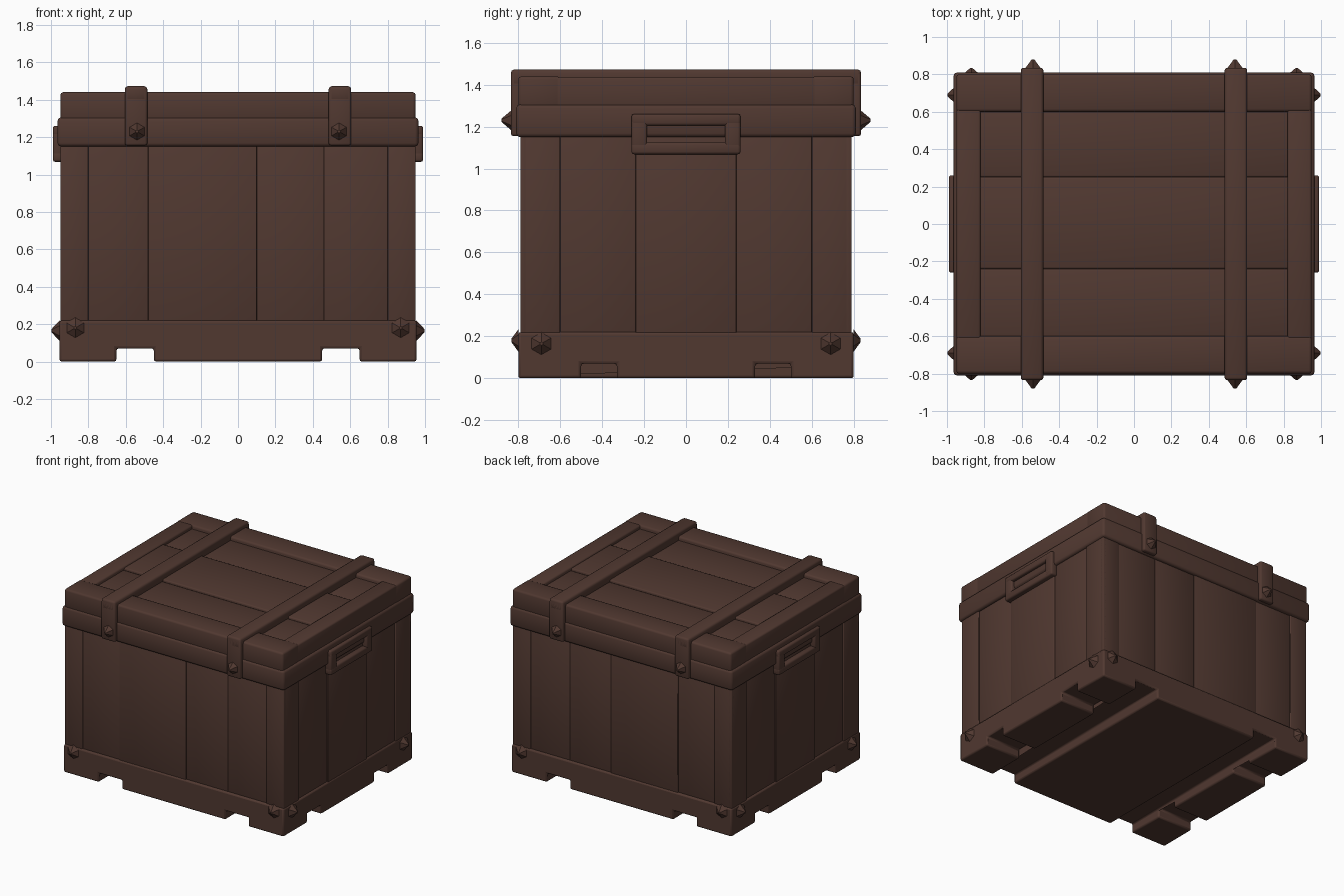
import bpy, bmesh, math
from mathutils import Matrix, Vector

if "Cube" in bpy.data.objects:
    bpy.data.objects.remove(bpy.data.objects["Cube"])

wood = bpy.data.materials.new("dark brown wood")
wood.diffuse_color = (0.082, 0.040, 0.030, 1)
wood.use_nodes = True
wood.node_tree.nodes["Principled BSDF"].inputs["Base Color"].default_value = wood.diffuse_color


def finish(name, bm):
    bmesh.ops.recalc_face_normals(bm, faces=bm.faces[:])
    me = bpy.data.meshes.new(name)
    bm.to_mesh(me)
    bm.free()
    me.materials.append(wood)
    ob = bpy.data.objects.new(name, me)
    bpy.context.collection.objects.link(ob)
    return ob


def smooth(ob):
    bpy.ops.object.select_all(action='DESELECT')
    ob.select_set(True)
    bpy.context.view_layer.objects.active = ob
    bpy.ops.object.shade_smooth_by_angle(angle=math.radians(50))


def box(name, x, y, z, bevel=0.0):
    """Box between pairs of limits, with softened edges."""
    bm = bmesh.new()
    bmesh.ops.create_cube(bm, size=1)
    for v in bm.verts:
        v.co = Vector([(a + b) / 2 + c * (b - a) for c, (a, b) in zip(v.co, (x, y, z))])
    if bevel:
        bmesh.ops.bevel(bm, geom=bm.edges[:], offset=bevel, segments=2,
                        profile=0.5, affect='EDGES')
    ob = finish(name, bm)
    if bevel:
        smooth(ob)
    return ob


def stud(name, pos, direction, radius=0.055, height=0.04):
    """Faceted pointed nail head facing outward."""
    bm = bmesh.new()
    bmesh.ops.create_cone(bm, cap_ends=True, segments=6, radius1=radius,
                          radius2=0.008, depth=height)
    rot = Vector(direction).to_track_quat('Z', 'Y').to_matrix().to_4x4()
    shift = Matrix.Translation(Vector(pos) + Vector(direction) * height / 2)
    bmesh.ops.transform(bm, matrix=shift @ rot, verts=bm.verts[:])
    finish(name, bm)


# Base: block with two full-length slots and notches in the side rails
base = box("base", (-0.955, 0.955), (-0.80, 0.80), (0, 0.22))
cutters = []
for s in (-1, 1):
    cutters.append(box("slot_cutter", sorted((s * 0.45, s * 0.65)), (-1, 1), (-0.1, 0.07)))
    for t in (-1, 1):
        cutters.append(box("notch_cutter", sorted((s * 0.60, s * 1.1)),
                           sorted((t * 0.33, t * 0.50)), (-0.1, 0.0695)))
bpy.context.view_layer.objects.active = base
for c in cutters:
    m = base.modifiers.new("cut", 'BOOLEAN')
    m.operation, m.solver, m.object = 'DIFFERENCE', 'EXACT', c
    bpy.ops.object.modifier_apply(modifier=m.name)
for c in cutters:
    bpy.data.objects.remove(c)
m = base.modifiers.new("soft edges", 'BEVEL')
m.width, m.segments = 0.012, 2
smooth(base)

# Body: core covered with vertical planks of slightly varied depth
box("body_core", (-0.935, 0.935), (-0.778, 0.778), (0.15, 1.20))
front_seams = [-0.95, -0.80, -0.48, 0.10, 0.46, 0.80, 0.95]
side_seams = [-0.79, -0.60, -0.24, 0.24, 0.60, 0.79]
for s in (-1, 1):
    for i, (a, b) in enumerate(zip(front_seams, front_seams[1:])):
        d = 0.79 if i in (0, 2, 5) else 0.783
        box("front_plank" if s < 0 else "back_plank", (a, b),
            sorted((s * 0.76, s * d)), (0.16, 1.19), 0.005)
    for i, (a, b) in enumerate(zip(side_seams, side_seams[1:])):
        d = 0.95 if i % 2 == 0 else 0.942
        box("side_plank", sorted((s * 0.92, s * d)), (a, b), (0.16, 1.19), 0.005)

# Lid: lower band, raised rim and recessed boards
box("lid_band", (-0.965, 0.965), (-0.81, 0.81), (1.15, 1.305), 0.018)
for s in (-1, 1):
    box("lid_long_rim", (-0.95, 0.95), sorted((s * 0.60, s * 0.80)), (1.28, 1.44), 0.015)
    box("lid_short_rim", sorted((s * 0.82, s * 0.949)), (-0.65, 0.65), (1.28, 1.437), 0.012)
for i, (a, b) in enumerate([(-0.61, -0.24), (-0.24, 0.25), (0.25, 0.61)]):
    box("lid_board", (-0.84, 0.84), (a, b), (1.28, 1.425 if i == 1 else 1.41), 0.01)

# Straps over the lid, with studs at their ends
for s in (-1, 1):
    x = (s * 0.545 - 0.06, s * 0.545 + 0.06)
    box("strap_top", x, (-0.835, 0.835), (1.39, 1.472), 0.015)
    for t in (-1, 1):
        box("strap_end", x, sorted((t * 0.78, t * 0.835)), (1.155, 1.46), 0.012)
        stud("strap_stud", (s * 0.54, t * 0.83, 1.23), (0, t, 0), 0.05, 0.05)

# Side handles: rectangular rings
for s in (-1, 1):
    x = sorted((s * 0.93, s * 0.99))
    for z in ((1.068, 1.125), (1.205, 1.26)):
        box("handle_bar", x, (-0.26, 0.26), z, 0.012)
    for t in (-1, 1):
        box("handle_end", x, sorted((t * 0.185, t * 0.26)), (1.07, 1.258), 0.012)

# Corner studs on the base
for s in (-1, 1):
    for t in (-1, 1):
        stud("base_side_stud", (s * 0.953, t * 0.69, 0.165), (s, 0, 0), 0.055, 0.045)
        stud("base_front_stud", (s * 0.87, t * 0.798, 0.18), (0, t, 0), 0.055, 0.035)
